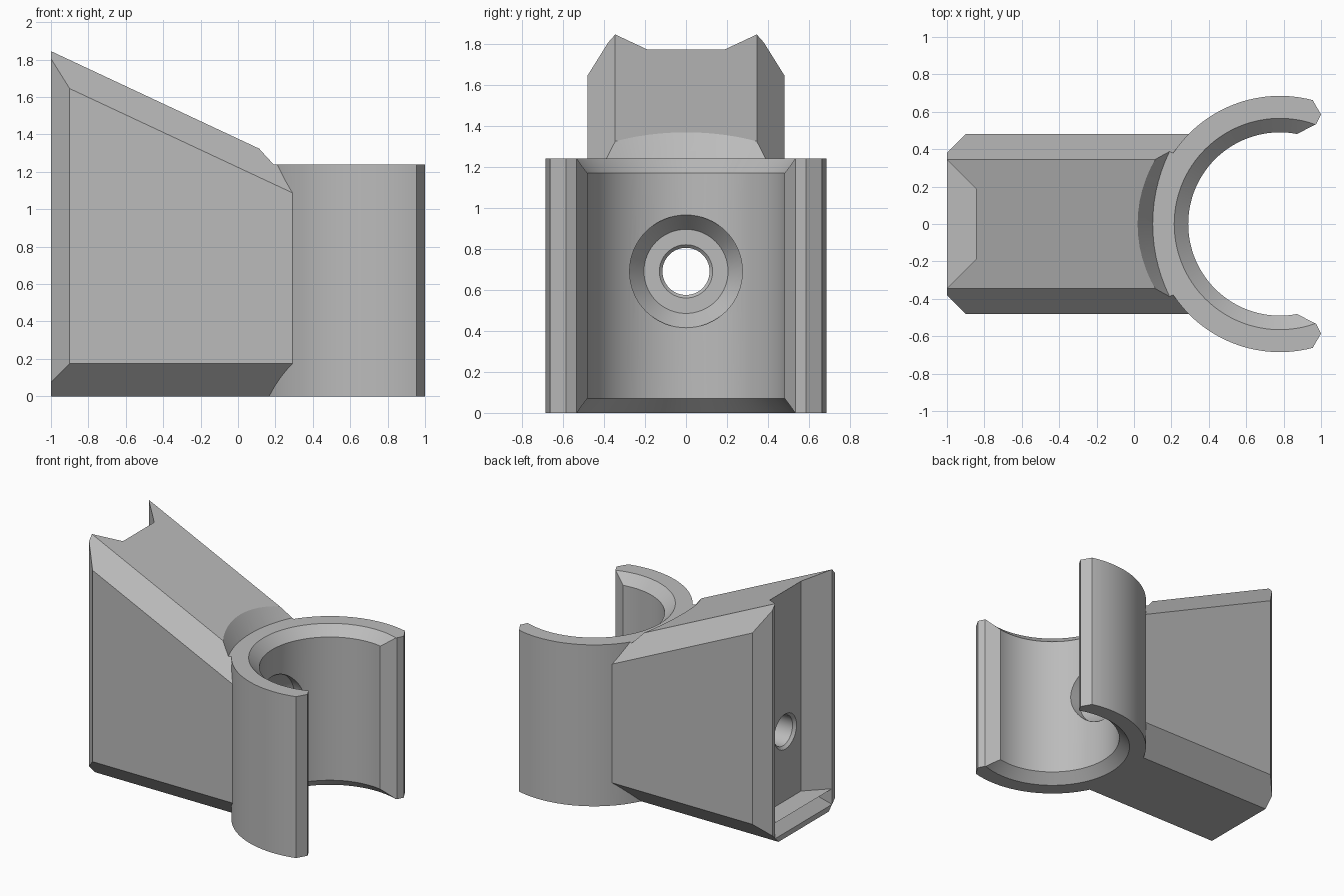
import bpy
import bmesh
import math
from mathutils import Matrix, Vector

if "Cube" in bpy.data.objects:
    bpy.data.objects.remove(bpy.data.objects["Cube"])

grey = bpy.data.materials.new("plain_grey")
grey.use_nodes = True
grey.diffuse_color = (0.5, 0.5, 0.5, 1)
grey.node_tree.nodes["Principled BSDF"].inputs["Base Color"].default_value = (0.5, 0.5, 0.5, 1)


def finish(name, bm):
    bmesh.ops.recalc_face_normals(bm, faces=bm.faces)
    mesh = bpy.data.meshes.new(name)
    bm.to_mesh(mesh)
    bm.free()
    mesh.materials.append(grey)
    obj = bpy.data.objects.new(name, mesh)
    bpy.context.collection.objects.link(obj)
    return obj


def planed_block(name, low, high, planes):
    """Box trimmed by planes, given as (point, outward normal)."""
    low, high = Vector(low), Vector(high)
    bm = bmesh.new()
    bmesh.ops.create_cube(bm, size=1)
    bmesh.ops.scale(bm, vec=high - low, verts=bm.verts)
    bmesh.ops.translate(bm, vec=(low + high) / 2, verts=bm.verts)
    for point, normal in planes:
        cut = bmesh.ops.bisect_plane(bm, geom=bm.verts[:] + bm.edges[:] + bm.faces[:],
                                     plane_co=point, plane_no=normal, clear_outer=True)
        edges = [e for e in cut["geom_cut"] if isinstance(e, bmesh.types.BMEdge)]
        bmesh.ops.contextual_create(bm, geom=edges)
    return finish(name, bm)


def lathe(name, profile, matrix, segments=96):
    """Solid of revolution about local z from (height, radius) pairs."""
    bm = bmesh.new()
    rings = []
    for height, radius in profile:
        rings.append([bm.verts.new((radius * math.cos(a), radius * math.sin(a), height))
                      for a in (math.tau * i / segments for i in range(segments))])
    for lower, upper in zip(rings, rings[1:]):
        for i in range(segments):
            j = (i + 1) % segments
            bm.faces.new((lower[i], lower[j], upper[j], upper[i]))
    bm.faces.new(rings[0])
    bm.faces.new(rings[-1])
    bm.transform(matrix)
    return finish(name, bm)


def boolean(target, tool, operation):
    tool.hide_render = True
    mod = target.modifiers.new(operation, "BOOLEAN")
    mod.operation, mod.object, mod.solver = operation, tool, "EXACT"
    bpy.context.view_layer.objects.active = target
    bpy.ops.object.modifier_apply(modifier=mod.name)
    bpy.data.objects.remove(tool)


def both_sides(point, normal):
    flip = Vector((1, -1, 1))
    return [(Vector(point), Vector(normal)), (Vector(point) * flip, Vector(normal) * flip)]


# Wedge body with sloping top and chamfered edges
body_planes = [((-1, 0, 1.845), (0.468, 0, 1))]
body_planes += both_sides((-1, 0.345, 1.845), (0.468, 1.135, 1))
body_planes += both_sides((0, 0.48, 0.175), (0, 1, -1))
body_planes += both_sides((-1, 0.38, 0), (-1, 1, 0))
bracket = planed_block("clip_bracket", (-1, -0.48, 0), (0.45, 0.48, 2), body_planes)

# Flared groove in the rear end, with a bevelled floor
groove_sides = both_sides((-1, 0.345, 0), (1, 1, 0))
groove = planed_block("groove_cutter", (-1.1, -0.6, 0.16), (-0.845, 0.6, 2.1), groove_sides)
floor = planed_block("groove_floor_cutter", (-1.1, -0.6, -0.2), (-0.87, 0.6, 0.16),
                     groove_sides + [((-1, 0, 0.04), (1, 0, -1))])
boolean(bracket, groove, "DIFFERENCE")
boolean(bracket, floor, "DIFFERENCE")

# Conical relief where the body rises above the clip
relief = lathe("relief_cutter", [(1.24, 0.88), (2, 1.36)], Matrix.Translation((0.98, 0, 0)))
boolean(bracket, relief, "DIFFERENCE")

# C-shaped clip: outer arc closed by two bevelled tips
centre, outer, inner, height = 0.78, 0.685, 0.49, 1.24
start = math.atan2(0.66, 0.955 - centre)
steps = 80
outline = []
for i in range(steps + 1):
    a = start + (math.tau - 2 * start) * i / steps
    outline.append((centre + outer * math.cos(a), outer * math.sin(a)))
tip = [(1, 0.585), (0.975, 0.535), (0.86, 0.475)]
outline += [(x, -y) for x, y in tip] + tip[::-1]
bm = bmesh.new()
base = bm.faces.new([bm.verts.new((x, y, 0)) for x, y in outline])
top = bmesh.ops.extrude_face_region(bm, geom=[base])["geom"]
bmesh.ops.translate(bm, vec=(0, 0, height), verts=[v for v in top if isinstance(v, bmesh.types.BMVert)])
boolean(bracket, finish("clip_ring", bm), "UNION")

# Clip bore with chamfered rims
wide = inner + 0.075
bore = lathe("bore_cutter", [(-0.1, wide), (0, wide), (0.07, inner), (height - 0.07, inner),
                             (height, wide), (height + 0.3, wide)],
             Matrix.Translation((centre, 0, 0)), 128)
boolean(bracket, bore, "DIFFERENCE")

# Screw hole through the body, countersunk inside the clip
hole = lathe("screw_hole_cutter", [(-0.95, 0.135), (-0.845, 0.135), (-0.825, 0.115), (0.185, 0.115),
                                   (0.2, 0.13), (0.2, 0.205), (0.29, 0.275), (0.5, 0.275)],
             Matrix.Translation((0, 0, 0.69)) @ Matrix.Rotation(math.pi / 2, 4, "Y"), 64)
boolean(bracket, hole, "DIFFERENCE")

# Smooth the curved surfaces, keep the edges sharp
bpy.ops.object.select_all(action="DESELECT")
bracket.select_set(True)
bpy.context.view_layer.objects.active = bracket
bpy.ops.object.shade_smooth_by_angle(angle=math.radians(25))
